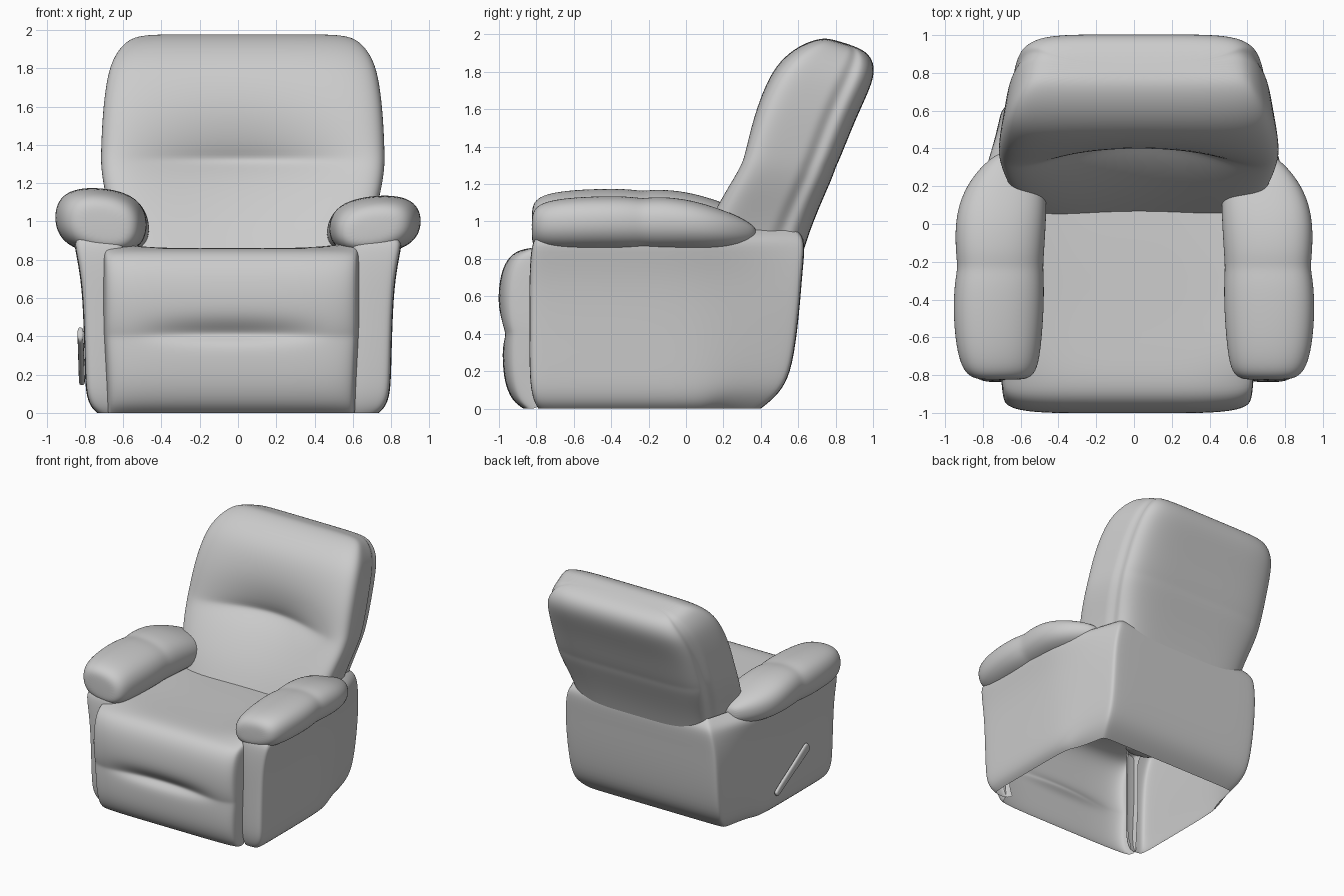
import bpy, bmesh, math

if "Cube" in bpy.data.objects:
    bpy.data.objects.remove(bpy.data.objects["Cube"])


def loft(name, rings, closed=True, start_cap=True, level=2):
    """Skin a list of equal-length point rings and smooth the result."""
    bm = bmesh.new()
    vs = [[bm.verts.new(p) for p in r] for r in rings]
    n = len(vs[0])
    for a, b in zip(vs, vs[1:]):
        for i in range(n if closed else n - 1):
            j = (i + 1) % n
            bm.faces.new((a[i], a[j], b[j], b[i]))
    if closed:
        bm.faces.new(vs[-1])
        if start_cap:
            bm.faces.new(vs[0][::-1])
    bmesh.ops.recalc_face_normals(bm, faces=bm.faces[:])
    me = bpy.data.meshes.new(name)
    bm.to_mesh(me)
    bm.free()
    for f in me.polygons:
        f.use_smooth = True
    ob = bpy.data.objects.new(name, me)
    bpy.context.collection.objects.link(ob)
    sub = ob.modifiers.new("smooth", 'SUBSURF')
    sub.levels = sub.render_levels = level
    return ob


def squircle(power, m):
    """Rounded unit square with 4*m evenly spread points."""
    pts = []
    for k in range(4):
        for i in range(m):
            p, q = -1 + 2 * i / m, -1
            for _ in range(k):
                p, q = -q, p
            r = (abs(p) ** power + abs(q) ** power) ** (-1 / power)
            pts.append((p * r, q * r))
    return pts


# Body: U-shaped upholstered shell, open underneath
# z, half width, front y, back half width, back y
BODY = [(0, .735, -.79, .63, .40), (.03, .77, -.81, .65, .44), (.1, .795, -.83, .68, .515),
        (.22, .80, -.838, .69, .57), (.5, .807, -.838, .70, .605), (.7, .82, -.838, .70, .62),
        (.85, .85, -.83, .68, .635), (.92, .86, -.81, .655, .63), (.97, .74, -.74, .60, .58)]
rings = []
for z, hx, yf, bx, by in BODY:
    half = [(.59, yf + .06), (.60, yf + .02), (.63, yf), (hx - .05, yf), (hx - .008, yf + .008),
            (hx, yf + .06), (hx, -.45), (hx, -.1), (hx - .01, .1), ((hx + bx) / 2, by - .26),
            (bx + .01, by - .04), (bx, by - .008), (bx - .04, by), (.35, by)]
    path = half + [(0, by)] + [(-x, y) for x, y in half[::-1]]
    rings.append([(x, y, z) for x, y in path])
loft("body_shell", rings, closed=False)

# Seat flowing over the front into the closed footrest
SEAT = [(.2, .83), (-.1, .845), (-.45, .85), (-.7, .86), (-.84, .862), (-.93, .835), (-.985, .75),
        (-1.005, .62), (-1.0, .5), (-.985, .43), (-.975, .40), (-.978, .365), (-.982, .27),
        (-.972, .14), (-.93, .04), (-.87, 0)]
T = [-1, -.985, -.95, -.88, -.75, -.55, -.4, -.2, 0]
T += [-t for t in T[-2::-1]]
rings = []
for t in T:
    e = 1 - (1 - abs(t) ** 6) ** (1 / 6)
    ring = []
    for y, z in SEAT:
        hw = .645 + .025 * min(1, z / .45)
        if y < -.8:
            y += (-.79 - y) * e
            z2 = z - (.05 * e if z > .7 else 0)
        else:
            z2 = z + .05 * abs(t) ** 4
        if .39 < z < .44:                      # stitched fold across the footrest
            y += .05 * max(0, 1 - (t / .7) ** 2)
        ring.append((-.035 + hw * t, y, z2))
    rings.append(ring)
loft("seat_and_footrest", rings, closed=False)

# Backrest stations: front y, z, back y, z, half width, centre dent
BACK = [(.02, .80, .59, .72, .67, .03), (.09, .98, .66, .95, .70, .05),
        (.19, 1.17, .74, 1.14, .75, .09), (.245, 1.27, .785, 1.24, .765, .14),
        (.265, 1.32, .80, 1.29, .768, .19), (.285, 1.37, .825, 1.34, .768, .13),
        (.34, 1.56, .90, 1.53, .76, .05), (.42, 1.74, .965, 1.67, .74, .01),
        (.50, 1.86, 1.005, 1.77, .71, 0), (.61, 1.945, 1.005, 1.85, .65, 0),
        (.72, 1.982, .965, 1.91, .58, 0), (.78, 1.975, .88, 1.945, .44, 0)]
rings = []
for fy, fz, by, bz, hw, dent in BACK:
    ring = []
    for a, b in squircle(6, 12):
        k = (b + 1) / 2
        x = a * hw * (1 - .13 * k)
        if .4 < b < .6:                        # seam between cushion and back panel
            x *= .96
        push = dent * max(0, 1 - a * a) ** 2 * (1 - k) ** 2
        ring.append((.025 + x, fy + (by - fy) * k + push, fz + (bz - fz) * k))
    rings.append(ring)
loft("backrest", rings, start_cap=False)

# Padded arms: y, inner x, outer x, bottom z, top z
ARM = [(-.825, .60, .80, .91, 1.01), (-.815, .55, .86, .87, 1.06), (-.77, .51, .91, .84, 1.10),
       (-.65, .49, .945, .83, 1.125), (-.45, .475, .96, .83, 1.135), (-.30, .475, .95, .83, 1.133),
       (-.23, .48, .935, .835, 1.12), (-.16, .475, .945, .83, 1.133), (0, .465, .95, .83, 1.12),
       (.14, .46, .92, .83, 1.08), (.26, .48, .85, .84, 1.035), (.34, .53, .77, .86, .99),
       (.38, .58, .71, .89, .95)]


def arm(name, side, lift):
    rings = []
    for y, xi, xo, z0, z1 in ARM:
        z1 += lift
        rings.append([(side * ((xi + xo) / 2 + a * (xo - xi) / 2), y,
                       (z0 + z1) / 2 + b * (z1 - z0) / 2 + .02 * a)
                      for a, b in squircle(2.4, 6)])
    loft(name, rings)


arm("right_arm_pad", 1, 0)
arm("left_arm_pad", -1, .04)

# Recline lever on the left side
rings = []
for s, w in ((0, .015), (.03, .03), (.5, .03), (.9, .04), (.97, .04), (1, .02)):
    y, z = -.03 - .42 * s, .16 + .26 * s
    rings.append([(-.815 - .008 * s + a * .016, y + b * w * .5, z + b * w)
                  for a, b in squircle(3, 3)])
loft("recline_lever", rings)
